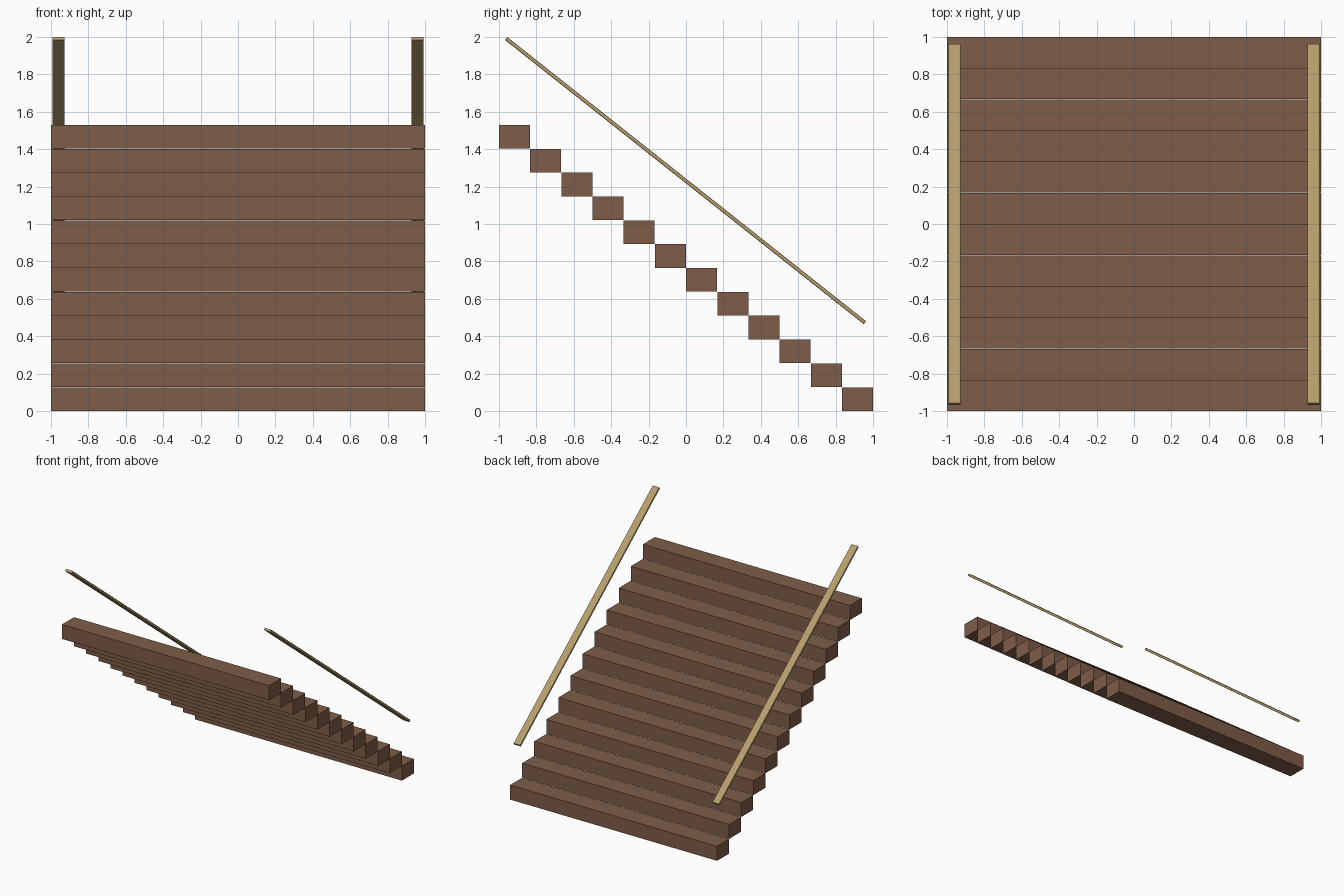
import bpy, bmesh, math
from mathutils import Vector, Matrix

if "Cube" in bpy.data.objects:
    bpy.data.objects.remove(bpy.data.objects["Cube"])


def material(name, color):
    m = bpy.data.materials.new(name)
    m.diffuse_color = (*color, 1)
    m.use_nodes = True
    m.node_tree.nodes["Principled BSDF"].inputs["Base Color"].default_value = m.diffuse_color
    return m


wood = material("brown_wood", (0.21, 0.11, 0.065))
rail_wood = material("light_wood", (0.46, 0.34, 0.15))


def box(name, center, size, mat):
    bm = bmesh.new()
    bmesh.ops.create_cube(bm, size=1, matrix=Matrix.Diagonal((*size, 1)))
    mesh = bpy.data.meshes.new(name)
    bm.to_mesh(mesh)
    bm.free()
    mesh.materials.append(mat)
    ob = bpy.data.objects.new(name, mesh)
    ob.location = center
    bpy.context.collection.objects.link(ob)
    return ob


# Twelve solid treads descending from front to back
COUNT, TOP = 12, 1.53
depth, rise = 2 / COUNT, TOP / COUNT
for i in range(COUNT):
    y = -1 + (i + 0.5) * depth
    z = TOP - (i + 0.5) * rise
    box(f"step_{i + 1:02d}", (0, y, z), (2, depth - 0.001, rise - 0.001), wood)

# Flat handrails with softened long edges, following the slope
top, bottom = Vector((0, -0.962, 1.992)), Vector((0, 0.957, 0.472))
span = bottom - top
for side, label in ((-1, "left"), (1, "right")):
    center = (top + bottom) / 2 + Vector((side * 0.96, 0, 0))
    rail = box(f"handrail_{label}", center, (0.066, span.length, 0.02), rail_wood)
    rail.rotation_euler.x = math.atan2(span.z, span.y)
    bm = bmesh.new()
    bm.from_mesh(rail.data)
    long_edges = [e for e in bm.edges
                  if abs(e.verts[0].co.y - e.verts[1].co.y) > 1]
    bmesh.ops.bevel(bm, geom=long_edges, offset=0.006, segments=2,
                    profile=0.5, affect='EDGES')
    bm.to_mesh(rail.data)
    bm.free()
